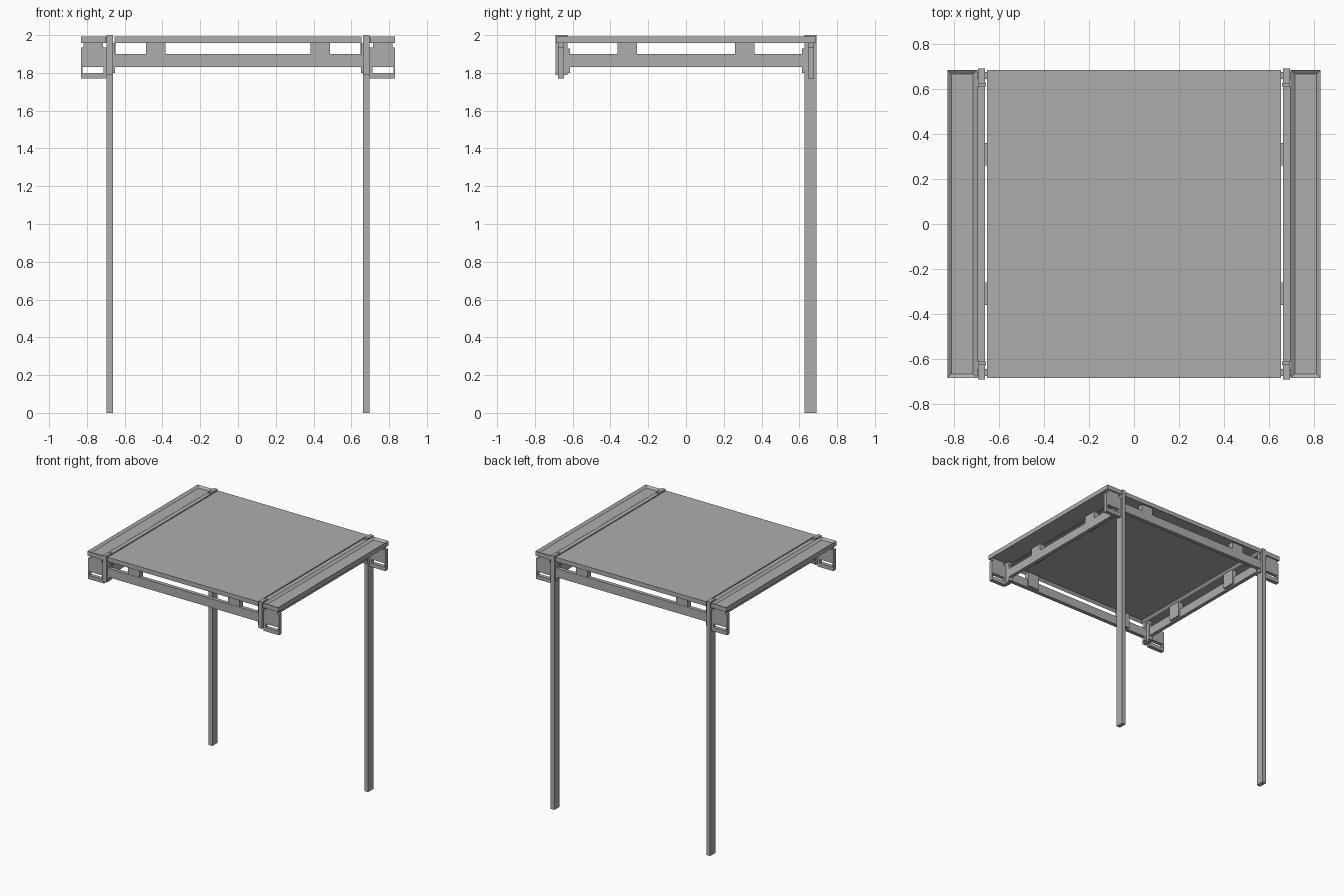
import bpy
import bmesh

cube = bpy.data.objects.get("Cube")
if cube:
    bpy.data.objects.remove(cube, do_unlink=True)

grey = bpy.data.materials.new("plain_grey")
grey.use_nodes = True
grey.diffuse_color = (0.42, 0.42, 0.42, 1)
grey.node_tree.nodes["Principled BSDF"].inputs["Base Color"].default_value = (0.42, 0.42, 0.42, 1)


def box_object(name, *boxes):
    """One object from boxes, each given as x, y and z ranges."""
    bm = bmesh.new()
    for ranges in boxes:
        verts = bmesh.ops.create_cube(bm, size=1)["verts"]
        for v in verts:
            for axis, (lo, hi) in enumerate(ranges):
                v.co[axis] = lo if v.co[axis] < 0 else hi
    return finish(name, bm)


def finish(name, bm):
    bmesh.ops.recalc_face_normals(bm, faces=bm.faces)
    mesh = bpy.data.meshes.new(name)
    bm.to_mesh(mesh)
    bm.free()
    mesh.materials.append(grey)
    obj = bpy.data.objects.new(name, mesh)
    bpy.context.collection.objects.link(obj)
    return obj


def panel(name, x, y, z, border, depth, direction):
    """Slab with a recess pressed into its top (1) or underside (-1)."""
    bm = bmesh.new()
    for v in bmesh.ops.create_cube(bm, size=1)["verts"]:
        for axis, (lo, hi) in enumerate((x, y, z)):
            v.co[axis] = lo if v.co[axis] < 0 else hi
    bm.normal_update()
    face = next(f for f in bm.faces if f.normal.z * direction > 0.9)
    bmesh.ops.inset_region(bm, faces=[face], thickness=border)
    for v in face.verts:
        v.co.z -= direction * depth
    return finish(name, bm)


def span(sign, lo, hi):
    """Range mirrored to the side given by sign."""
    return tuple(sorted((sign * lo, sign * hi)))


SLAB = (1.957, 1.992)   # deck level
BEAM = (1.83, 1.90)     # beam level
EDGE = (-0.687, 0.687)

# Central deck, hollow underneath
panel("deck", (-0.655, 0.655), EDGE, SLAB, 0.025, 0.02, -1)

for sx, side in ((1, "left"), (-1, "right")):
    post_x = span(sx, 0.663, 0.695)

    # Side tray and the bar lying between it and the deck
    panel(f"{side}_tray", span(sx, 0.698, 0.832), EDGE, SLAB, 0.027, 0.015, 1)
    box_object(f"{side}_top_bar", (span(sx, 0.663, 0.698), (-0.613, 0.613), SLAB))

    # Side beam with end plates against the posts
    ends = [(span(sx, 0.66, 0.695), span(sy, 0.613, 0.628), (1.80, 1.93)) for sy in (1, -1)]
    box_object(f"{side}_beam", (span(sx, 0.664, 0.693), (-0.613, 0.613), BEAM), *ends)
    for sy, place in ((1, "back"), (-1, "front")):
        box_object(f"{side}_{place}_spacer",
                   (span(sx, 0.648, 0.69), span(sy, 0.26, 0.362), (1.84, 1.958)))

    # Long legs at the back, short posts at the front
    box_object(f"{side}_back_leg", (post_x, (0.627, 0.692), (0, 2.0)))
    box_object(f"{side}_front_post", (post_x, (-0.692, -0.627), (1.79, 2.0)))

for sy, place in ((1, "back"), (-1, "front")):
    beam_y = span(sy, 0.647, 0.677)

    # Cross beam with end plates
    plates = [(span(sx, 0.65, 0.664), beam_y, (1.80, 1.958)) for sx in (1, -1)]
    box_object(f"{place}_beam", ((-0.65, 0.65), beam_y, BEAM), *plates)

    for sx, side in ((1, "left"), (-1, "right")):
        box_object(f"{place}_{side}_beam_spacer",
                   (span(sx, 0.385, 0.487), span(sy, 0.635, 0.675), (1.84, 1.958)))

        # Slotted bracket outside each post: tab, plate, two stiles, foot
        box_object(f"{place}_{side}_bracket",
                   (span(sx, 0.715, 0.817), beam_y, (1.935, 1.958)),
                   (span(sx, 0.695, 0.832), beam_y, (1.83, 1.935)),
                   (span(sx, 0.695, 0.712), beam_y, (1.80, 1.83)),
                   (span(sx, 0.822, 0.832), beam_y, (1.80, 1.83)),
                   (span(sx, 0.695, 0.832), beam_y, (1.77, 1.80)))
